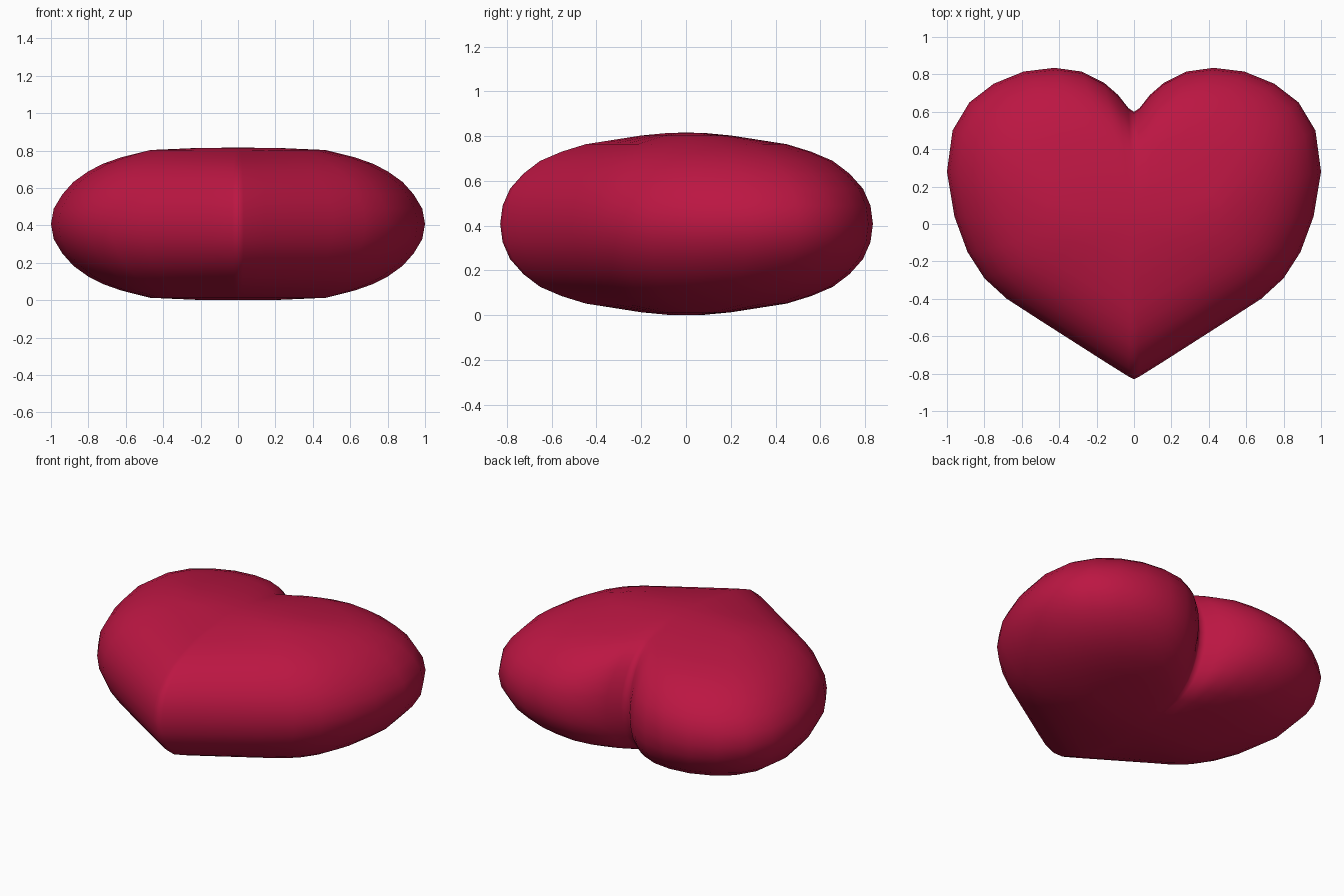
import bpy, bmesh

if "Cube" in bpy.data.objects:
    bpy.data.objects.remove(bpy.data.objects["Cube"])

# Right half of the heart outline, from the notch round to the tip
HALF = [(0, .60), (.03, .62), (.085, .69), (.16, .755), (.28, .815), (.425, .835),
        (.59, .815), (.75, .75), (.88, .65), (.97, .50), (1.0, .28), (.96, .04),
        (.89, -.15), (.80, -.29), (.68, -.40), (.51, -.51), (.33, -.625),
        (.15, -.74), (.03, -.815), (0, -.83)]
OUTLINE = HALF + [(-x, y) for x, y in HALF[-2:0:-1]]

# Layers from the middle to the top: x scale, y scale, height, notch filling
LAYERS = [(1, 1, 0, 0), (.985, .987, .2, 0), (.94, .947, .385, 0), (.88, .875, .55, .05),
          (.80, .785, .69, .12), (.72, .67, .79, .25), (.625, .54, .872, .45),
          (.47, .24, .968, .8), (.22, .10, .995, 1)]
MID = .408


def layer_points(sx, sy, h, fill):
    pts = []
    for x, y in OUTLINE:
        if y > 0 and abs(x) < .425:
            y += (.835 - y) * fill
        pts.append((x * sx, y * sy, MID + MID * h))
    return pts


# Puffy heart: stacked outlines closed by a pole at each end
bm = bmesh.new()
stack = [(sx, sy, -h, f) for sx, sy, h, f in LAYERS[:0:-1]] + LAYERS
rings = [[bm.verts.new(p) for p in layer_points(*l)] for l in stack]
n = len(OUTLINE)
for a, b in zip(rings, rings[1:]):
    for i in range(n):
        j = (i + 1) % n
        bm.faces.new((a[i], a[j], b[j], b[i]))
for ring, z in ((rings[0], 0), (rings[-1], 2 * MID)):
    pole = bm.verts.new((0, 0, z))
    for i in range(n):
        bm.faces.new((ring[i], ring[(i + 1) % n], pole))
bmesh.ops.recalc_face_normals(bm, faces=bm.faces)
for f in bm.faces:
    f.smooth = True

mesh = bpy.data.meshes.new("heart")
bm.to_mesh(mesh)
bm.free()
heart = bpy.data.objects.new("heart", mesh)
bpy.context.collection.objects.link(heart)

# Crimson colour
red = bpy.data.materials.new("crimson")
red.diffuse_color = (.50, .008, .055, 1)
red.use_nodes = True
red.node_tree.nodes["Principled BSDF"].inputs["Base Color"].default_value = red.diffuse_color
mesh.materials.append(red)
